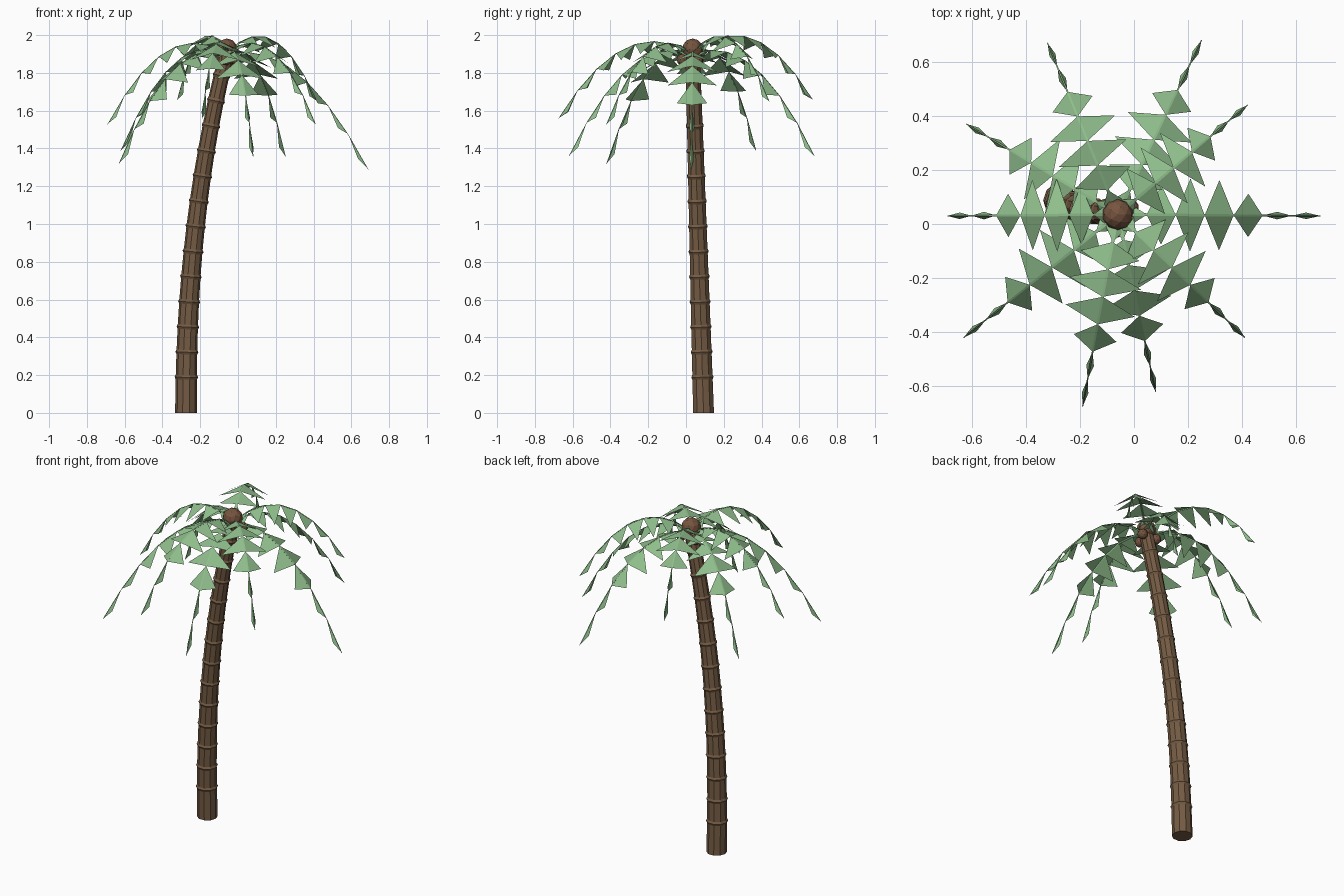
import bpy, bmesh
from math import cos, sin, pi
from mathutils import Vector

cube = bpy.data.objects.get("Cube")
if cube:
    bpy.data.objects.remove(cube, do_unlink=True)


def material(name, rgb):
    m = bpy.data.materials.new(name)
    m.use_nodes = True
    m.diffuse_color = (*rgb, 1)
    m.node_tree.nodes["Principled BSDF"].inputs["Base Color"].default_value = (*rgb, 1)
    return m


leaf_green = material("leaf green", (0.275, 0.51, 0.26))
bark_brown = material("bark brown", (0.178, 0.107, 0.058))
nut_brown = material("nut brown", (0.18, 0.09, 0.05))


def finish(bm, name, mat):
    me = bpy.data.meshes.new(name)
    bm.to_mesh(me)
    bm.free()
    me.materials.append(mat)
    ob = bpy.data.objects.new(name, me)
    bpy.context.collection.objects.link(ob)
    return ob


CROWN = Vector((-0.06, 0.035, 1.9))
BASE = Vector((-0.275, 0.093, 0))


# Trunk: ten-sided tube along a bending path, with raised leaf scars
def trunk_centre(z):
    t = max(z, 0) / CROWN.z
    return Vector((BASE.x + (CROWN.x - BASE.x) * t ** 2.2,
                   BASE.y + (CROWN.y - BASE.y) * t, z))


def trunk_radius(z):
    return 0.058 - 0.018 * z / CROWN.z


SIDES, SCAR_GAP = 10, 0.133
rows = [(0, 0)]
for i in range(13):
    z = 0.19 + i * SCAR_GAP
    rows += [(z - 0.012, 0), (z, 0.006), (z + 0.012, 0)]
rows.append((CROWN.z, 0))

bm = bmesh.new()
loops = []
for z, bulge in rows:
    slope = (trunk_centre(z + 0.01) - trunk_centre(z - 0.01)).normalized()
    ax = Vector((0, 1, 0)).cross(slope).normalized() if z > 0 else Vector((1, 0, 0))
    ay = slope.cross(ax) if z > 0 else Vector((0, 1, 0))
    r = trunk_radius(z) + bulge
    loops.append([bm.verts.new(trunk_centre(z) + r * (ax * cos(a) + ay * sin(a)))
                  for a in (2 * pi * k / SIDES for k in range(SIDES))])
for lo, hi in zip(loops, loops[1:]):
    for k in range(SIDES):
        n = (k + 1) % SIDES
        bm.faces.new((lo[k], lo[n], hi[n], hi[k]))
bm.faces.new(loops[0][::-1])
bm.faces.new(loops[-1])
finish(bm, "trunk", bark_brown)


# Crown heart and hanging nuts
def nut(name, pos, r):
    bm = bmesh.new()
    bmesh.ops.create_icosphere(bm, subdivisions=2, radius=r)
    bmesh.ops.translate(bm, verts=bm.verts, vec=pos)
    finish(bm, name, nut_brown)


nut("crown_heart", CROWN + Vector((0, 0, 0.025)), 0.057)
for i in range(3):
    a = 2 * pi * i / 3 + 0.5
    nut(f"nut_{i + 1}", CROWN + Vector((0.055 * cos(a), 0.055 * sin(a), -0.03)), 0.03)

# Fronds: chains of folded diamond leaflets along a thin, arching stem
WIDTHS = (0.035, 0.11, 0.135, 0.13, 0.08, 0.014, 0.012)
DROPS = (0.02, 0.045, 0.06, 0.06, 0.05, 0.045, 0.04)
SAG = 0.81
TIPS = [(-0.69, 0.03, 1.53), (0.69, 0.03, 1.29), (-0.62, 0.37, 1.39),
        (-0.32, 0.67, 1.66), (0.25, 0.68, 1.36), (0.42, 0.44, 1.65),
        (0.41, -0.42, 1.53), (0.08, -0.62, 1.36), (-0.19, -0.675, 1.56),
        (-0.63, -0.42, 1.32)]


def frond(name, tip):
    reach = Vector(tip) - CROWN
    side = Vector((-reach.y, reach.x, 0)).normalized()
    n = len(WIDTHS)
    spine = []
    for i in range(n + 1):
        u = i / n
        spine.append(CROWN + reach * u + Vector((0, 0, SAG * u * (1 - u))))

    bm = bmesh.new()
    joints = [bm.verts.new(p) for p in spine]
    # Three-sided stem under the leaflets
    stem = []
    for i, p in enumerate(spine):
        r = 0.006 - 0.004 * i / n
        stem.append([bm.verts.new(p + o) for o in
                     (side * r, -side * r, Vector((0, 0, -1.6 * r)))])
    for lo, hi in zip(stem, stem[1:]):
        for k in range(3):
            m = (k + 1) % 3
            bm.faces.new((lo[k], hi[k], hi[m], lo[m]))
    # Leaflet pairs
    for a, b, w, d in zip(joints, joints[1:], WIDTHS, DROPS):
        mid = (a.co + b.co) / 2 - Vector((0, 0, d))
        left = bm.verts.new(mid + side * w)
        right = bm.verts.new(mid - side * w)
        bm.faces.new((a, b, left))
        bm.faces.new((b, a, right))
    finish(bm, name, leaf_green)


for i, tip in enumerate(TIPS):
    frond(f"frond_{i + 1}", tip)
